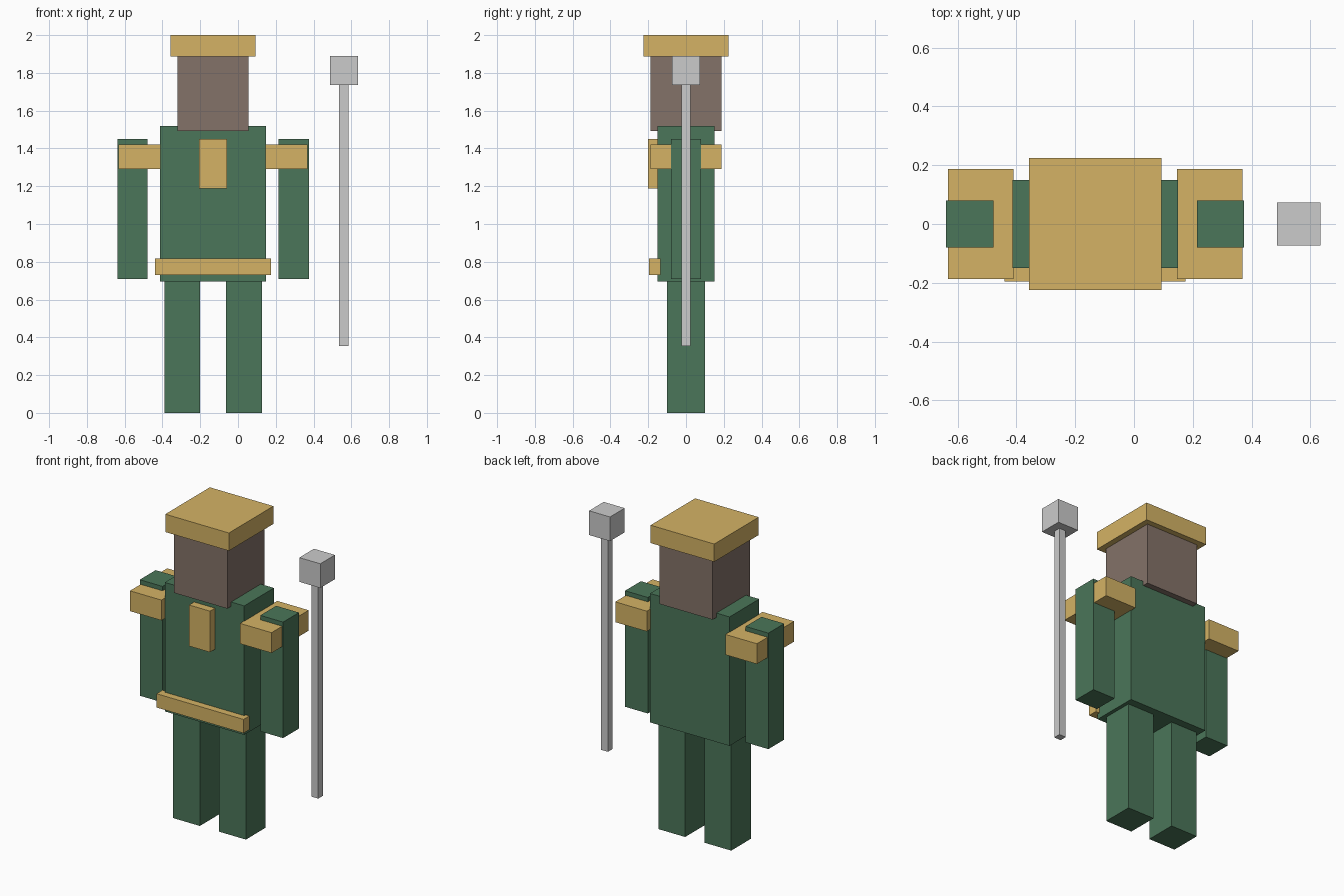
import bpy

if "Cube" in bpy.data.objects:
    bpy.data.objects.remove(bpy.data.objects["Cube"])

BODY_X = -0.132  # body centre line; the staff stands off to the side


def material(name, rgb):
    mat = bpy.data.materials.new(name)
    mat.diffuse_color = (*rgb, 1.0)
    mat.use_nodes = True
    mat.node_tree.nodes["Principled BSDF"].inputs["Base Color"].default_value = mat.diffuse_color
    return mat


GREEN = material("green cloth", (0.07, 0.18, 0.10))
GOLD = material("gold trim", (0.66, 0.45, 0.13))
BROWN = material("brown skin", (0.23, 0.17, 0.14))


def box(name, x, y, z, mat=None):
    """Box from (min, max) ranges on each axis."""
    ranges = (x, y, z)
    bpy.ops.mesh.primitive_cube_add(size=1, location=[(a + b) / 2 for a, b in ranges])
    ob = bpy.context.object
    ob.name = name
    ob.scale = [b - a for a, b in ranges]
    bpy.ops.object.transform_apply(location=False, rotation=False, scale=True)
    if mat:
        ob.data.materials.append(mat)
    return ob


def centred(name, half_width, y, z, mat):
    return box(name, (BODY_X - half_width, BODY_X + half_width), y, z, mat)


def pair(name, inner, outer, y, z, mat):
    """Two boxes mirrored about the body centre line."""
    box("left_" + name, (BODY_X + inner, BODY_X + outer), y, z, mat)
    box("right_" + name, (BODY_X - outer, BODY_X - inner), y, z, mat)


# Body
pair("leg", 0.068, 0.258, (-0.10, 0.10), (0.0, 0.695), GREEN)
centred("torso", 0.281, (-0.15, 0.15), (0.695, 1.52), GREEN)
pair("arm", 0.346, 0.507, (-0.08, 0.08), (0.708, 1.45), GREEN)
centred("head", 0.188, (-0.188, 0.188), (1.492, 1.888), BROWN)

# Gold trim
centred("hat", 0.225, (-0.225, 0.225), (1.886, 2.0), GOLD)
pair("shoulder_pad", 0.278, 0.501, (-0.188, 0.188), (1.292, 1.422), GOLD)
centred("chest_plate", 0.074, (-0.2, -0.14), (1.187, 1.45), GOLD)
centred("belt", 0.308, (-0.195, -0.135), (0.73, 0.818), GOLD)

# Staff
box("staff_shaft", (0.536, 0.584), (-0.023, 0.023), (0.355, 1.735))
box("staff_head", (0.486, 0.634), (-0.074, 0.074), (1.735, 1.89))
